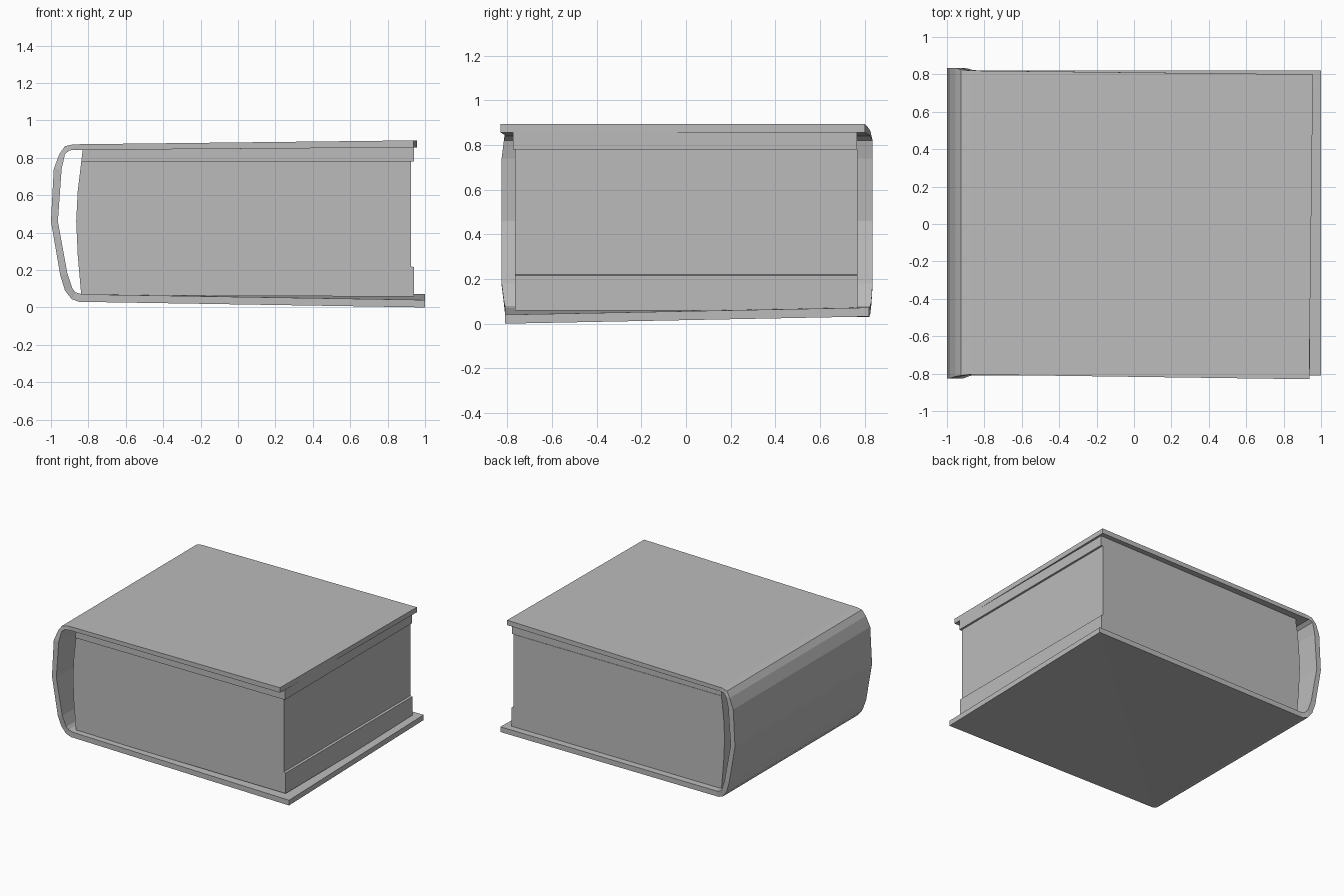
import bpy, bmesh

grey = bpy.data.materials.new("plain grey")
grey.diffuse_color = (0.5, 0.5, 0.5, 1)


def prism(name, front, back):
    """Solid between two matching closed outlines of (x, y, z) points."""
    bm = bmesh.new()
    f = [bm.verts.new(p) for p in front]
    b = [bm.verts.new(p) for p in back]
    n = len(f)
    bm.faces.new(f)
    bm.faces.new(b[::-1])
    for i in range(n):
        j = (i + 1) % n
        bm.faces.new((f[j], f[i], b[i], b[j]))
    bmesh.ops.recalc_face_normals(bm, faces=bm.faces)
    # split the long concave and twisted faces cleanly
    bmesh.ops.triangulate(bm, faces=bm.faces)
    mesh = bpy.data.meshes.new(name)
    bm.to_mesh(mesh)
    bm.free()
    mesh.materials.append(grey)
    ob = bpy.data.objects.new(name, mesh)
    bpy.context.collection.objects.link(ob)
    return ob


# cover: one bent strip of (x, z, front y, back y), outside then inside
outer = [(1.0, 0.0, -0.81, 0.82), (-0.85, 0.03, -0.81, 0.82),
         (-0.89, 0.045, -0.81, 0.825), (-0.925, 0.09, -0.815, 0.83),
         (-0.95, 0.17, -0.825, 0.835), (-1.0, 0.46, -0.825, 0.835),
         (-0.985, 0.74, -0.825, 0.835), (-0.955, 0.82, -0.815, 0.835),
         (-0.925, 0.862, -0.81, 0.825), (-0.88, 0.872, -0.805, 0.82),
         (0.945, 0.893, -0.83, 0.80)]
inner = [(0.945, 0.855, -0.83, 0.80), (-0.86, 0.842, -0.805, 0.82),
         (-0.90, 0.84, -0.81, 0.825), (-0.925, 0.82, -0.815, 0.835),
         (-0.943, 0.74, -0.825, 0.835), (-0.963, 0.46, -0.825, 0.835),
         (-0.912, 0.18, -0.825, 0.835), (-0.885, 0.10, -0.815, 0.83),
         (-0.868, 0.08, -0.81, 0.825), (-0.83, 0.07, -0.81, 0.82),
         (1.0, 0.04, -0.81, 0.82)]
strip = outer + inner
front = [(x - (0.008 if z > 0.85 and x > 0.9 else 0), y, z) for x, z, y, _ in strip]
# the lower board is twisted: its far corner sits higher
back = [(x + (0.012 if z > 0.85 and x > 0.9 else 0), y,
         z + (0.032 if z < 0.05 and x > 0.9 else 0)) for x, z, _, y in strip]
prism("cover", front, back)


def page_layer(name, outline, y0, y1):
    prism(name, [(x, y0, z) for x, z in outline], [(x, y1, z) for x, z in outline])


# page block with a rounded back edge, and a lower step at the fore edge
page_layer("page_block",
           [(0.94, 0.058), (0.94, 0.215), (0.925, 0.22), (0.925, 0.78),
            (-0.838, 0.78), (-0.857, 0.62), (-0.865, 0.46), (-0.857, 0.28),
            (-0.838, 0.065)], -0.765, 0.768)
# top pages, slightly proud of the block
page_layer("top_pages",
           [(0.94, 0.78), (0.94, 0.856), (-0.83, 0.844), (-0.838, 0.78)],
           -0.775, 0.765)
